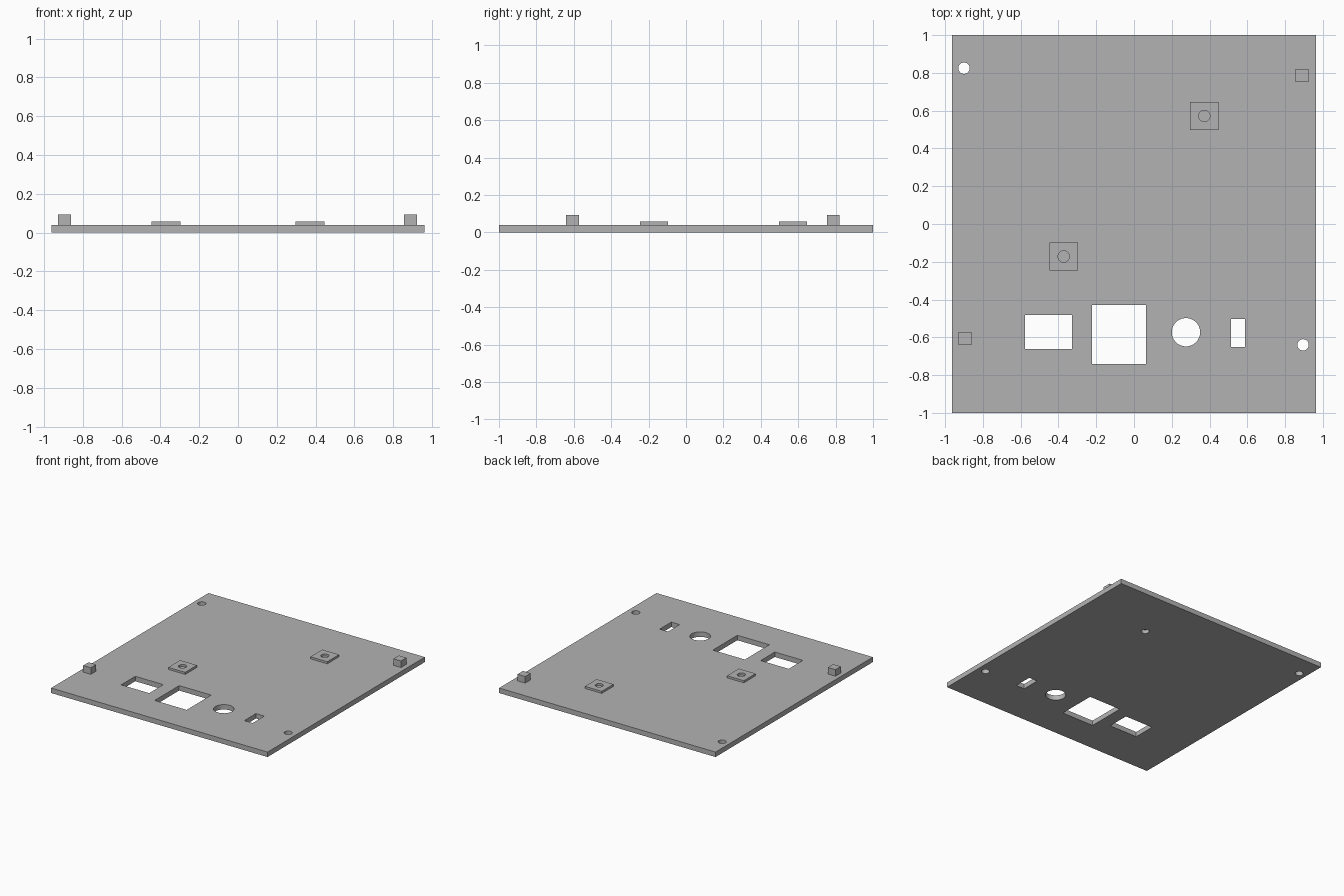
import bpy
import math

default_cube = bpy.data.objects.get("Cube")
if default_cube:
    bpy.data.objects.remove(default_cube, do_unlink=True)

grey = bpy.data.materials.new("plain grey")
grey.use_nodes = True
colour = (0.45, 0.45, 0.45, 1)
grey.diffuse_color = colour
grey.node_tree.nodes["Principled BSDF"].inputs["Base Color"].default_value = colour

PLATE_TOP = 0.04
PAD_TOP = 0.057
POST_TOP = 0.093
HOLE_RADIUS = 0.03
THROUGH = (-0.1, 0.2)


def box(name, x, y, width, depth, bottom, top):
    bpy.ops.mesh.primitive_cube_add(size=1, location=(x, y, (bottom + top) / 2))
    obj = bpy.context.object
    obj.name = name
    obj.scale = (width, depth, top - bottom)
    bpy.ops.object.transform_apply(location=False, rotation=False, scale=True)
    obj.data.materials.append(grey)
    return obj


def cylinder(name, x, y, radius, bottom, top):
    bpy.ops.mesh.primitive_cylinder_add(
        vertices=48, radius=radius, depth=top - bottom,
        location=(x, y, (bottom + top) / 2))
    obj = bpy.context.object
    obj.name = name
    obj.data.materials.append(grey)
    return obj


def cut(target, cutters):
    bpy.ops.object.select_all(action='DESELECT')
    target.select_set(True)
    bpy.context.view_layer.objects.active = target
    for cutter in cutters:
        cutter.hide_render = True
        mod = target.modifiers.new("cut", 'BOOLEAN')
        mod.operation = 'DIFFERENCE'
        mod.solver = 'EXACT'
        mod.object = cutter
        bpy.ops.object.modifier_apply(modifier=mod.name)
        bpy.data.objects.remove(cutter, do_unlink=True)
    bpy.ops.object.shade_smooth_by_angle(angle=math.radians(30))


# Base plate with connector openings, corner holes and an underside pocket
plate = box("base_plate", 0, 0, 1.926, 2, 0, PLATE_TOP)
openings = [
    box("wide_opening", -0.452, -0.572, 0.25, 0.18, *THROUGH),
    box("large_opening", -0.08, -0.586, 0.285, 0.312, *THROUGH),
    box("narrow_opening", 0.55, -0.578, 0.075, 0.148, *THROUGH),
    cylinder("round_opening", 0.275, -0.573, 0.075, *THROUGH),
    cylinder("back_corner_hole", -0.9, 0.825, HOLE_RADIUS, *THROUGH),
    cylinder("front_corner_hole", 0.895, -0.64, HOLE_RADIUS, *THROUGH),
    cylinder("underside_pocket", 0.372, 0.572, HOLE_RADIUS, -0.1, 0.03),
]
cut(plate, openings)

# Raised square pads, each with a round bore down to the plate
for side, x, y in (("back", 0.372, 0.572), ("front", -0.372, -0.172)):
    pad = box(side + "_pad", x, y, 0.15, 0.15, PLATE_TOP, PAD_TOP)
    cut(pad, [cylinder("bore", x, y, HOLE_RADIUS, *THROUGH)])

# Square locating posts
for side, x, y in (("back", 0.89, 0.787), ("front", -0.895, -0.607)):
    box(side + "_post", x, y, 0.068, 0.068, PLATE_TOP, POST_TOP)
